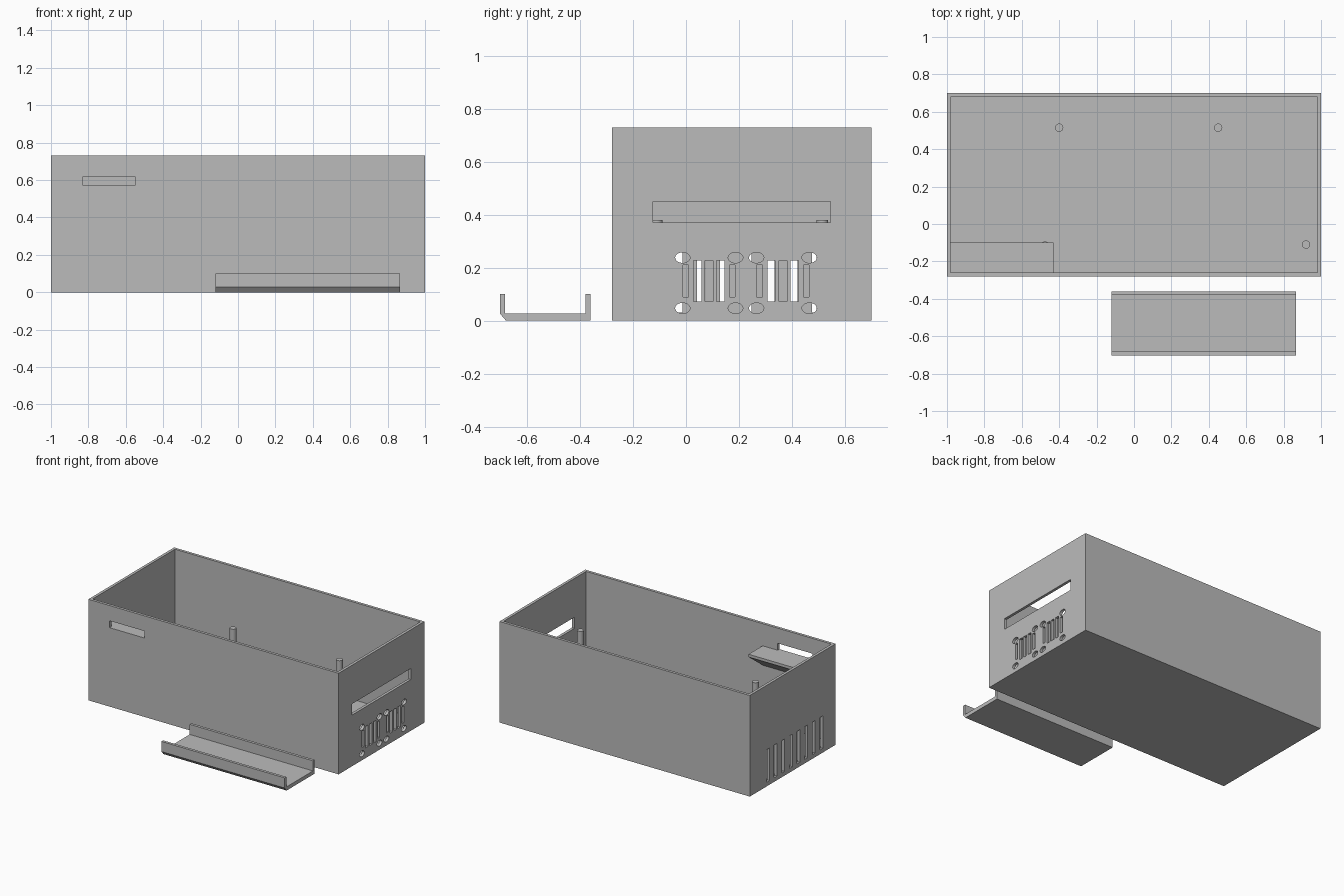
import bpy, bmesh
from mathutils import Matrix

cube = bpy.data.objects.get("Cube")
if cube:
    bpy.data.objects.remove(cube, do_unlink=True)

grey = bpy.data.materials.new("plain grey plastic")
grey.use_nodes = True
colour = (0.5, 0.5, 0.5, 1)
grey.diffuse_color = colour
grey.node_tree.nodes["Principled BSDF"].inputs["Base Color"].default_value = colour


def add_box(bm, x, y, z):
    """Box from (min, max) pairs."""
    size = [b - a for a, b in (x, y, z)]
    mid = [(a + b) / 2 for a, b in (x, y, z)]
    bmesh.ops.create_cube(bm, size=1, matrix=Matrix.Translation(mid) @ Matrix.Diagonal((*size, 1)))


def finish(name, bm):
    bmesh.ops.recalc_face_normals(bm, faces=bm.faces)
    mesh = bpy.data.meshes.new(name)
    bm.to_mesh(mesh)
    bm.free()
    mesh.materials.append(grey)
    obj = bpy.data.objects.new(name, mesh)
    bpy.context.collection.objects.link(obj)
    return obj


def extrude_profile(name, points, x0, x1):
    """Prism along x from a (y, z) outline."""
    bm = bmesh.new()
    face = bm.faces.new([bm.verts.new((x0, y, z)) for y, z in points])
    new = bmesh.ops.extrude_face_region(bm, geom=[face])["geom"]
    verts = [v for v in new if isinstance(v, bmesh.types.BMVert)]
    bmesh.ops.translate(bm, verts=verts, vec=(x1 - x0, 0, 0))
    return finish(name, bm)


FRONT, BACK, TOP, WALL, FLOOR = -0.28, 0.70, 0.73, 0.02, 0.025

# Open enclosure
bm = bmesh.new()
add_box(bm, (-1, 1), (FRONT, BACK), (0, TOP))
case = finish("case_shell", bm)

# Hollow interior
bm = bmesh.new()
add_box(bm, (-1 + WALL, 1 - WALL), (FRONT + WALL, BACK - WALL), (FLOOR, 1))
cavity = finish("cavity_cutter", bm)

# Openings through the walls
bm = bmesh.new()
right_wall, left_wall = (0.95, 1.05), (-1.05, -0.95)
add_box(bm, (-0.83, -0.55), (FRONT - 0.03, FRONT + 0.05), (0.57, 0.62))
add_box(bm, right_wall, (-0.125, 0.545), (0.37, 0.45))
for centre in (0.087, 0.366):
    # Speaker grille: three tall slots between two short ones
    for i in range(-2, 3):
        y = centre + i * 0.044
        half, z = (0.011, (0.09, 0.21)) if abs(i) == 2 else (0.015, (0.073, 0.228))
        add_box(bm, right_wall, (y - half, y + half), z)
    # Oval mounting holes at its corners
    for side in (-1, 1):
        for z in (0.047, 0.238):
            place = (Matrix.Translation((1, centre + side * 0.1, z))
                     @ Matrix.Diagonal((1, 0.028, 0.02, 1))
                     @ Matrix.Rotation(1.5707963, 4, "Y"))
            bmesh.ops.create_cone(bm, cap_ends=True, segments=24, radius1=1,
                                  radius2=1, depth=0.1, matrix=place)
for i in range(8):
    # Row of cooling vents
    y = -0.117 + i * 0.087
    add_box(bm, left_wall, (y - 0.016, y + 0.016), (0.03, 0.265))
openings = finish("openings_cutter", bm)

for cutter in (cavity, openings):
    mod = case.modifiers.new(cutter.name, "BOOLEAN")
    mod.operation = "DIFFERENCE"
    mod.solver = "EXACT"
    mod.object = cutter
bpy.context.view_layer.update()
cut_mesh = bpy.data.meshes.new_from_object(case.evaluated_get(bpy.context.evaluated_depsgraph_get()))
case.modifiers.clear()
case.data = cut_mesh
for cutter in (cavity, openings):
    bpy.data.objects.remove(cutter, do_unlink=True)

# Shelf behind the front slot, braced by a sloping underside
inner = FRONT + WALL
extrude_profile("slot_shelf", [(inner, 0.57), (-0.10, 0.57), (-0.10, 0.55), (inner, 0.43)],
                -1 + WALL, -0.43)

# Standoff posts on the floor
for i, (x, y) in enumerate([(-0.4, 0.515), (0.45, 0.515), (-0.475, -0.115), (0.92, -0.11)]):
    bm = bmesh.new()
    bmesh.ops.create_cone(bm, cap_ends=True, segments=24, radius1=0.022, radius2=0.022,
                          depth=0.36, matrix=Matrix.Translation((x, y, 0.2)))
    post = finish(f"standoff_post_{i + 1}", bm)
    for poly in post.data.polygons:
        poly.use_smooth = len(poly.vertices) == 4
    for edge in post.data.edges:
        a, b = (post.data.vertices[v].co.z for v in edge.vertices)
        edge.use_edge_sharp = abs(a - b) < 0.01

# Loose U-shaped bracket with a bevelled front edge
extrude_profile("loose_bracket",
                [(-0.68, 0), (-0.36, 0), (-0.36, 0.1), (-0.38, 0.1), (-0.38, 0.027),
                 (-0.683, 0.027), (-0.683, 0.1), (-0.703, 0.1), (-0.703, 0.027)],
                -0.12, 0.865)
